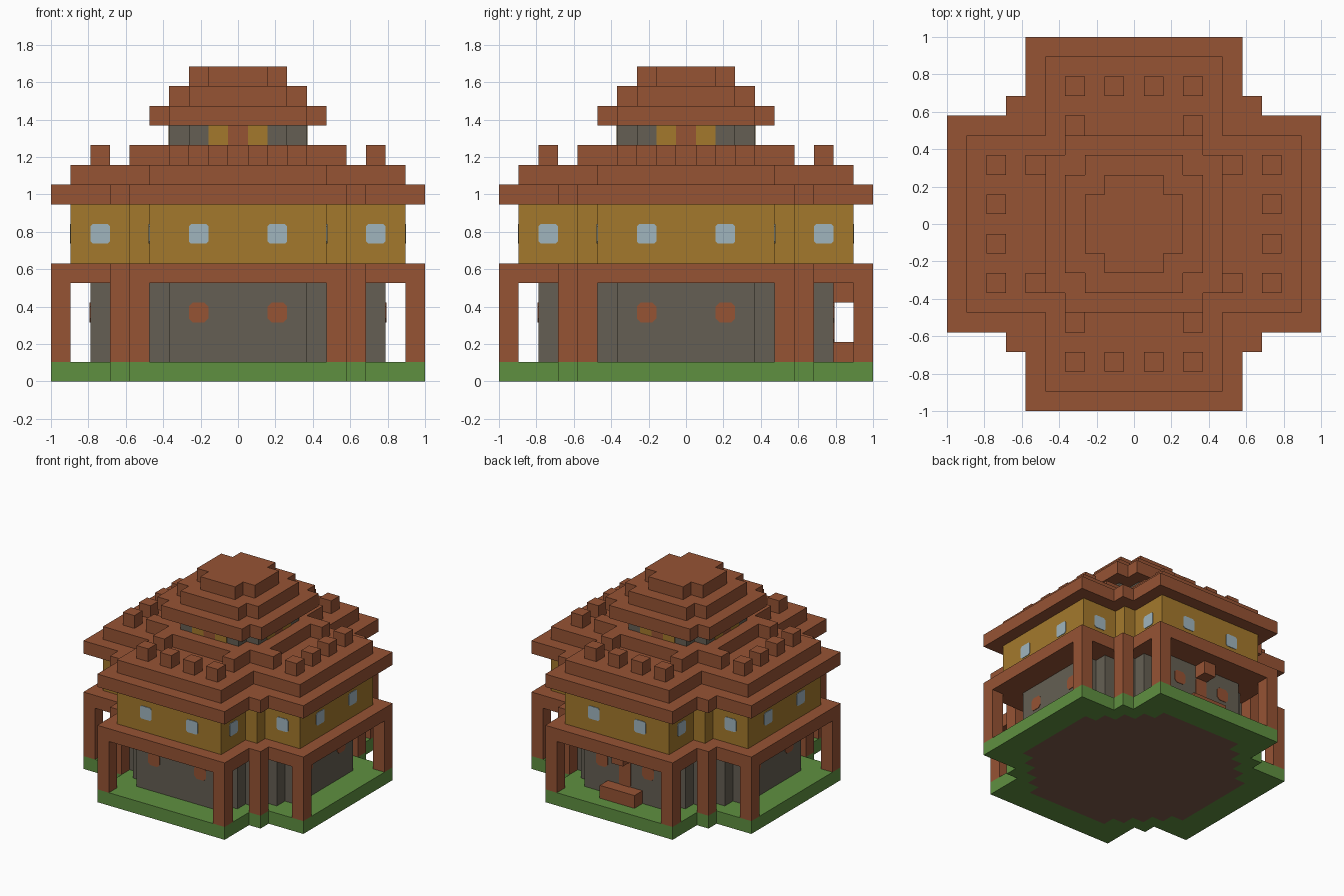
import bpy, bmesh, math
from mathutils import Matrix, Vector

U = 2 / 19  # one building block

cube = bpy.data.objects.get("Cube")
if cube:
    bpy.data.objects.remove(cube, do_unlink=True)


def material(name, rgb):
    lin = [((c / 255 + 0.055) / 1.055) ** 2.4 for c in rgb]
    m = bpy.data.materials.new(name)
    m.use_nodes = True
    m.diffuse_color = (*lin, 1)
    m.node_tree.nodes["Principled BSDF"].inputs["Base Color"].default_value = (*lin, 1)
    return m


WOOD = material("red_brown_wood", (150, 83, 52))
PLASTER = material("ochre_plaster", (164, 121, 44))
GRASS = material("grass_green", (95, 144, 64))
STONE = material("grey_stone", (101, 95, 83))
GLASS = material("pale_blue_glass", (160, 181, 190))
EARTH = material("dark_earth", (126, 92, 75))


def finish(bm, name, mat):
    bmesh.ops.recalc_face_normals(bm, faces=bm.faces)
    mesh = bpy.data.meshes.new(name)
    bm.to_mesh(mesh)
    bm.free()
    mesh.materials.append(mat)
    obj = bpy.data.objects.new(name, mesh)
    bpy.context.collection.objects.link(obj)
    return obj


def outline(*corners):
    """Stepped closed outline: one quadrant of corners, repeated by quarter turns."""
    quad = []
    for i, (x, y) in enumerate(corners):
        if i:
            quad.append((x, corners[i - 1][1]))
        quad.append((x, y))
    pts = []
    for _ in range(4):
        pts += quad
        quad = [(-y, x) for x, y in quad]
    return pts


def slab(name, mat, z0, z1, *loops):
    """Extrude an outline between two block levels; a second loop is a hole."""
    bm = bmesh.new()
    edges = []
    for loop in loops:
        vs = [bm.verts.new((x * U, y * U, z0 * U)) for x, y in loop]
        if len(loops) == 1:
            bm.faces.new(vs)
        else:
            edges += [bm.edges.new((vs[i - 1], vs[i])) for i in range(len(vs))]
    if edges:
        bmesh.ops.triangle_fill(bm, edges=edges, use_beauty=True)
    out = bmesh.ops.extrude_face_region(bm, geom=bm.faces[:])
    top = [v for v in out["geom"] if isinstance(v, bmesh.types.BMVert)]
    bmesh.ops.translate(bm, verts=top, vec=(0, 0, (z1 - z0) * U))
    return finish(bm, name, mat)


def blocks(name, mat, cells, z, height=1):
    """Upright blocks centred on the given cells."""
    bm = bmesh.new()
    for x, y in cells:
        m = Matrix.Translation(Vector((x, y, z + height / 2)) * U)
        bmesh.ops.create_cube(bm, size=U, matrix=m @ Matrix.Diagonal((1, 1, height, 1)))
    return finish(bm, name, mat)


def panels(name, mat, xs, dist, z, sides=range(4), cut=0.12, height=1):
    """Thin panels on the walls at a distance from the centre, on each side."""
    bm = bmesh.new()
    h, w, c = height / 2, 0.5, cut
    shape = [(w - c, -h), (w, c - h), (w, h - c), (w - c, h),
             (c - w, h), (-w, h - c), (-w, c - h), (c - w, -h)]
    for k in sides:
        turn = Matrix.Rotation(k * math.pi / 2, 4, "Z")
        for x in xs:
            rings = [[bm.verts.new(turn @ (Vector((x + px, -dist - d, z + h + pz)) * U))
                      for px, pz in shape] for d in (-0.02, 0.04)]
            bm.faces.new(rings[0])
            bm.faces.new(rings[1])
            for i in range(len(shape)):
                bm.faces.new((rings[0][i - 1], rings[0][i], rings[1][i], rings[1][i - 1]))
    return finish(bm, name, mat)


def four_ways(*cells):
    """All sign and axis swaps of the given cells."""
    return sorted({(sx * p, sy * q) for a, b in cells for p, q in ((a, b), (b, a))
                   for sx in (-1, 1) for sy in (-1, 1)})


eaves = outline((9.5, 5.5), (6.5, 6.5), (5.5, 9.5))
hall = outline((7.5, 3.5), (6.5, 4.5), (5.5, 5.5), (4.5, 6.5), (3.5, 7.5))
upper = outline((8.5, 4.5), (5.5, 5.5), (4.5, 8.5))


def tier(r):
    return outline((r, r - 1), (r - 1, r))


# Ground and lower hall
slab("lawn", GRASS, 0, 1, eaves, hall)
slab("hall_floor", EARTH, 0, 1, hall)
slab("hall_walls", STONE, 1, 5, hall)
panels("hall_windows", WOOD, (-2, 2), 7.5, 3, cut=0.2)
blocks("porch_posts", WOOD, four_ways((5, 9), (6, 6)), 1, 4)

# Back entrance
panels("back_door", WOOD, (0,), 7.5, 2, sides=(2,), height=2)
blocks("back_step", WOOD, [(x, 8) for x in (0,)], 1).scale.x = 3
blocks("door_canopy", WOOD, [(0, 8)], 4)

# Upper storey
slab("porch_beam", WOOD, 5, 6, eaves)
slab("upper_walls", PLASTER, 6, 9, upper)
panels("upper_windows", GLASS, (-2, 2), 8.5, 7)
panels("wing_windows", GLASS, (-7, 7), 4.5, 7)

# Main roof
slab("roof_eaves", WOOD, 9, 10, eaves)
slab("roof_step", WOOD, 10, 11, outline((8.5, 4.5), (4.5, 8.5)))
slab("tower_base", WOOD, 11, 12, tier(4.5))
blocks("roof_studs", WOOD, four_ways((1, 7), (3, 7), (3, 5)), 11)

# Lantern tower and its stepped roof
slab("tower_walls", STONE, 12, 13, tier(3.5))
panels("tower_windows", PLASTER, (-1, 1), 3.5, 12, cut=0.01)
panels("tower_mullions", WOOD, (0,), 3.5, 12, cut=0.01)
for i, r in enumerate((4.5, 3.5, 2.5)):
    slab(f"tower_roof_{i + 1}", WOOD, 13 + i, 14 + i, tier(r))
